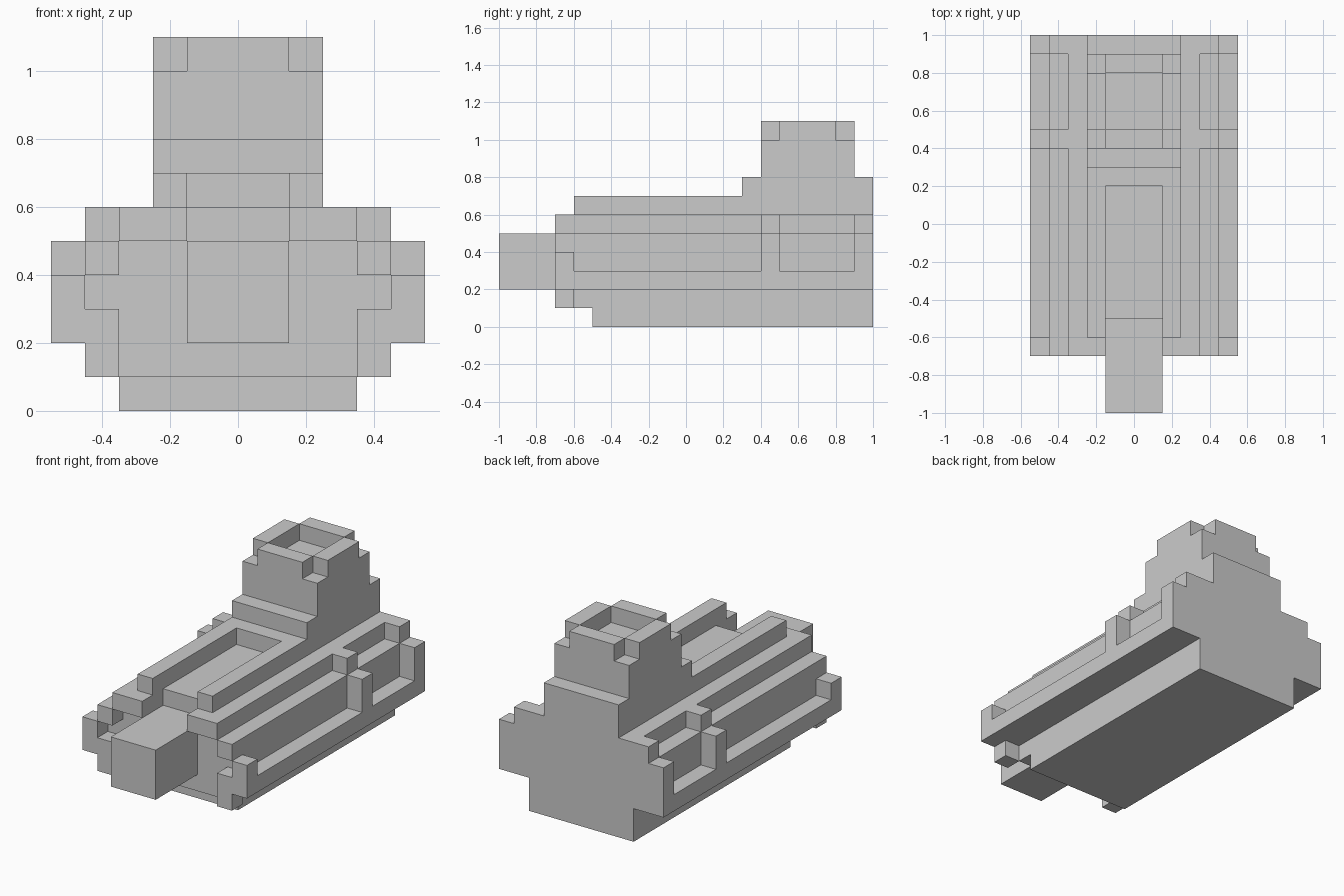
import bpy
import bmesh

if "Cube" in bpy.data.objects:
    bpy.data.objects.remove(bpy.data.objects["Cube"])


def finish(name, bm):
    bmesh.ops.recalc_face_normals(bm, faces=bm.faces)
    mesh = bpy.data.meshes.new(name)
    bm.to_mesh(mesh)
    bm.free()
    obj = bpy.data.objects.new(name, mesh)
    bpy.context.collection.objects.link(obj)
    return obj


def prism(name, half, y0, y1, mirror=False):
    """Extrude an x-z outline along y. Symmetric outline, or two mirrored solids."""
    if mirror:
        outlines = [half, [(-x, z) for x, z in half]]
    else:
        outlines = [half + [(-x, z) for x, z in reversed(half) if x > 0]]
    bm = bmesh.new()
    for outline in outlines:
        face = bm.faces.new([bm.verts.new((x, y0, z)) for x, z in outline])
        ext = bmesh.ops.extrude_face_region(bm, geom=[face], use_keep_orig=True)
        verts = [g for g in ext["geom"] if isinstance(g, bmesh.types.BMVert)]
        bmesh.ops.translate(bm, verts=verts, vec=(0, y1 - y0, 0))
    return finish(name, bm)


def rect(x0, x1, z0, z1):
    return [(x0, z0), (x1, z0), (x1, z1), (x0, z1)]


def box(name, x, y0, y1, z0, z1):
    return prism(name, [(x, z0), (x, z1)], y0, y1)


# Hull: stepped section with a ledge along each side
side = [(.35, .2), (.55, .2), (.55, .3), (.45, .3), (.45, .5), (.35, .5), (.35, .6)]
prism("hull", [(.35, 0)] + side, -.5, 1)
prism("hull_nose", [(.35, .1)] + side + [(.15, .6), (.15, .5)], -.6, -.5)

# Side ribs dividing the long recesses
rib = [(.35, .5), (.45, .5), (.45, .3), (.55, .3), (.55, .5), (.45, .5),
       (.45, .6), (.35, .6)]
for i, y in enumerate((.4, .9)):
    prism(f"side_rib_upper_{i}", rect(.35, .45, .5, .6), y, y + .1, True)
    prism(f"side_rib_lower_{i}", rect(.45, .55, .3, .5), y, y + .1, True)

# Stepped front bracket around the snout
bracket = {"leg": (.35, .45, .1, .3), "outer": (.45, .55, .2, .4),
           "block": (.35, .45, .4, .5), "brow": (.15, .35, .5, .6)}
for part, r in bracket.items():
    prism("front_bracket_" + part, rect(*r), -.7, -.6, True)

# Snout
box("snout", .15, -1, -.6, .2, .5)

# Top rails with a channel between them
prism("top_rail", rect(.15, .25, .6, .7), -.6, .2, True)
box("channel_end", .25, .2, .3, .6, .7)

# Tower with a notched rim
box("tower_base", .25, .3, 1, .6, .8)
box("tower", .25, .4, .9, .8, 1.0)
box("rim_front", .15, .4, .5, 1.0, 1.1)
box("rim_back", .15, .8, .9, 1.0, 1.1)
prism("rim_side", rect(.15, .25, 1.0, 1.1), .5, .8, True)
